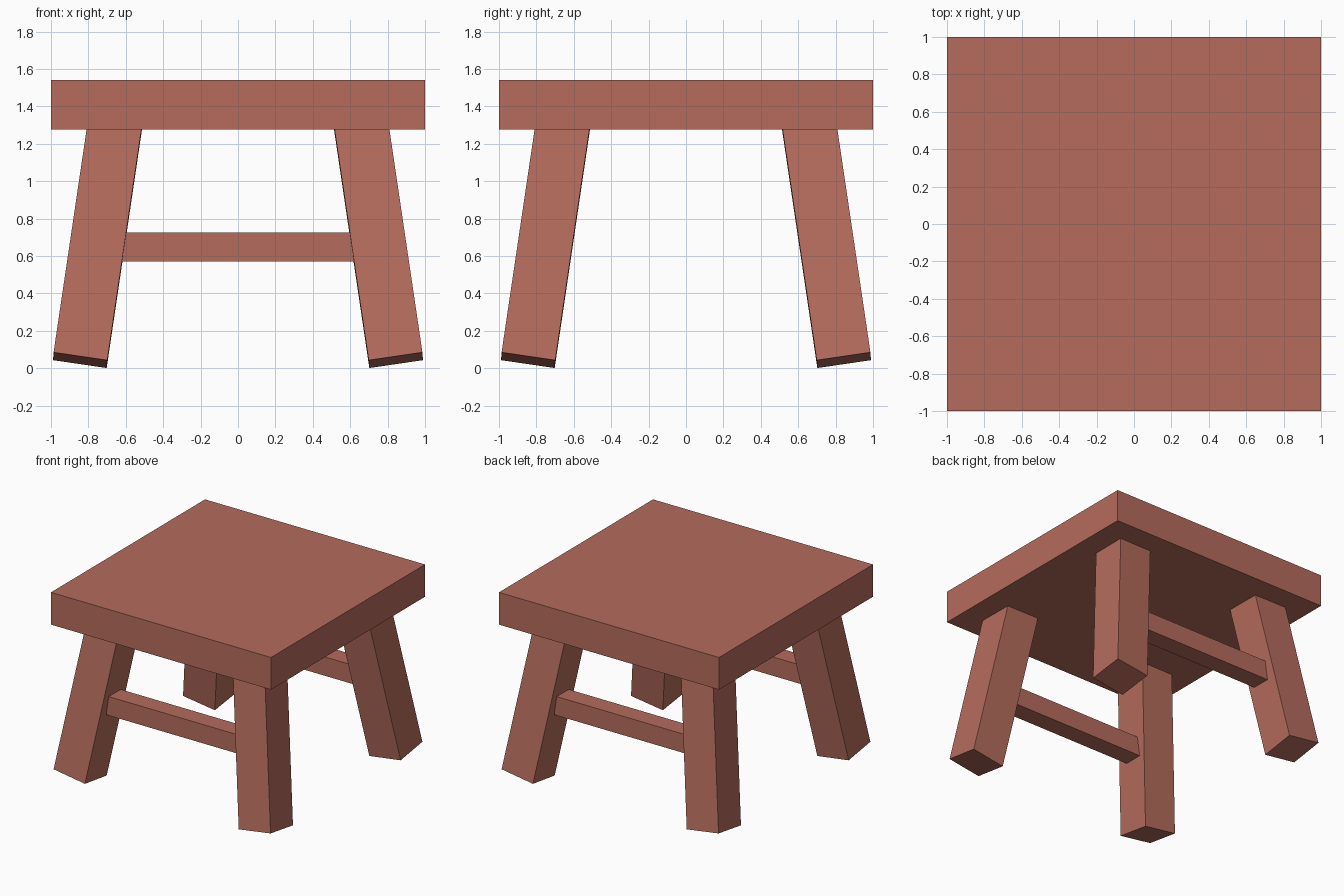
import bpy
from mathutils import Vector, Matrix

if "Cube" in bpy.data.objects:
    bpy.data.objects.remove(bpy.data.objects["Cube"])

wood = bpy.data.materials.new("red_brown_wood")
wood.diffuse_color = (0.46, 0.15, 0.107, 1.0)
wood.use_nodes = True
wood.node_tree.nodes["Principled BSDF"].inputs["Base Color"].default_value = wood.diffuse_color


def box(name, size, matrix):
    """Flat-shaded box with the given size, placed by a matrix."""
    bpy.ops.mesh.primitive_cube_add(size=1)
    ob = bpy.context.object
    ob.name = name
    ob.data.transform(matrix @ Matrix.Diagonal((*size, 1)))
    ob.data.materials.append(wood)
    return ob


# Square seat slab
box("seat", (2, 2, 0.265), Matrix.Translation((0, 0, 1.4075)))

# Legs splay outward along the diagonals, tops buried in the seat
foot, foot_z, top_z, slope, width = 0.844, 0.043, 1.4, 0.148, 0.29
rise = top_z - foot_z
for sy, side_y in ((-1, "front"), (1, "back")):
    for sx, side_x in ((-1, "left"), (1, "right")):
        bottom = Vector((sx * foot, sy * foot, foot_z))
        axis = Vector((-sx * slope, -sy * slope, 1)) * rise
        tilt = Vector((0, 0, 1)).rotation_difference(axis).to_matrix().to_4x4()
        box(f"{side_y}_{side_x}_leg", (width, width, axis.length),
            Matrix.Translation(bottom + axis / 2) @ tilt)

    # Stretcher joining the two legs on this side
    box(f"{side_y}_stretcher", (1.5, 0.155, 0.155),
        Matrix.Translation((0, sy * 0.748, 0.647)))
